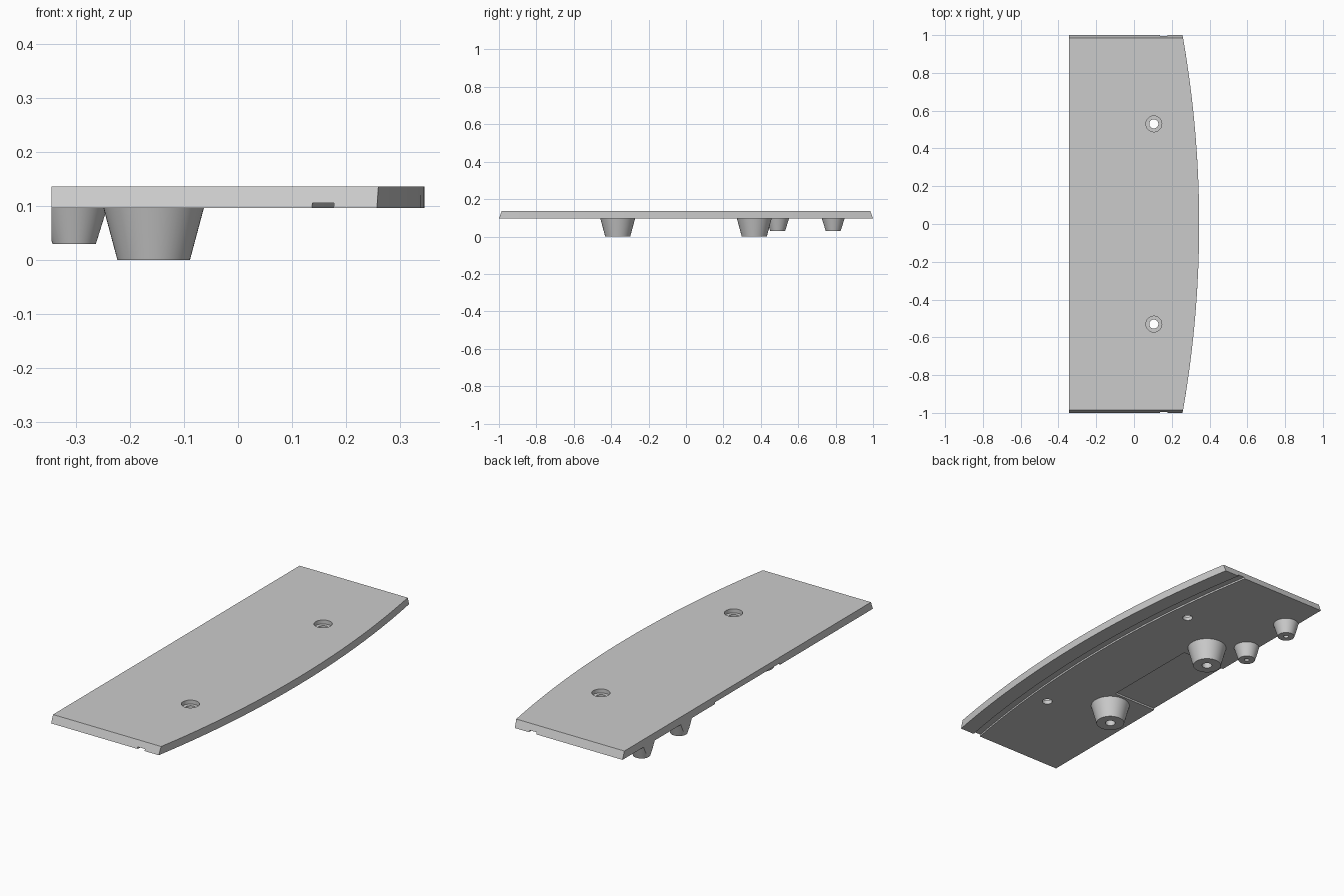
import bpy, bmesh, math

if "Cube" in bpy.data.objects:
    bpy.data.objects.remove(bpy.data.objects["Cube"])

LEFT, BOTTOM, TOP = -0.345, 0.097, 0.136
SAG = 0.088
R = (1 + SAG ** 2) / (2 * SAG)

grey = bpy.data.materials.new("light grey")
grey.diffuse_color = (0.6, 0.6, 0.6, 1)
grey.use_nodes = True
grey.node_tree.nodes["Principled BSDF"].inputs["Base Color"].default_value = grey.diffuse_color


def arc_x(y, inset=0.0):
    """x of the bowed edge at y, optionally moved inward."""
    return 0.345 - R + math.sqrt(R * R - y * y) - inset


def make(name, bm):
    bmesh.ops.recalc_face_normals(bm, faces=bm.faces)
    me = bpy.data.meshes.new(name)
    bm.to_mesh(me)
    bm.free()
    ob = bpy.data.objects.new(name, me)
    bpy.context.collection.objects.link(ob)
    me.materials.append(grey)
    return ob


def loft(name, lower, upper):
    """Solid between two outlines with matching point counts."""
    bm = bmesh.new()
    a = [bm.verts.new(p) for p in lower]
    b = [bm.verts.new(p) for p in upper]
    bm.faces.new(a)
    bm.faces.new(b)
    n = len(a)
    for i in range(n):
        j = (i + 1) % n
        bm.faces.new((a[i], a[j], b[j], b[i]))
    return make(name, bm)


def revolve(name, profile, x, y, clip=None, n=48):
    """Turn an (r, z) profile that starts and ends on the axis."""
    bm = bmesh.new()
    rings = []
    for r, z in profile:
        if r == 0:
            rings.append([bm.verts.new((x, y, z))] * n)
        else:
            rings.append([bm.verts.new((x + r * math.cos(2 * math.pi * i / n),
                                        y + r * math.sin(2 * math.pi * i / n), z))
                          for i in range(n)])
    for p, q in zip(rings, rings[1:]):
        for i in range(n):
            j = (i + 1) % n
            bm.faces.new(list(dict.fromkeys((p[i], p[j], q[j], q[i]))))
    if clip is not None:
        cut = bmesh.ops.bisect_plane(
            bm, geom=bm.verts[:] + bm.edges[:] + bm.faces[:],
            plane_co=(clip, 0, 0), plane_no=(-1, 0, 0), clear_outer=True)
        edges = [e for e in cut["geom_cut"] if isinstance(e, bmesh.types.BMEdge)]
        bmesh.ops.holes_fill(bm, edges=edges, sides=0)
    return make(name, bm)


def smooth(ob):
    bpy.ops.object.select_all(action='DESELECT')
    ob.select_set(True)
    bpy.context.view_layer.objects.active = ob
    bpy.ops.object.shade_smooth_by_angle(angle=math.radians(30))


def plate_outline(half, z, n=36):
    ys = [-half + 2 * half * i / n for i in range(n + 1)]
    return [(LEFT, -half, z)] + [(arc_x(y), y, z) for y in ys] + [(LEFT, half, z)]


def groove_outline(z, n=36):
    ys = [-1.05 + 2.1 * i / n for i in range(n + 1)]
    return ([(arc_x(y, 0.08), y, z) for y in ys]
            + [(arc_x(y, 0.12), y, z) for y in reversed(ys)])


# Bowed plate with sloping ends
plate = loft("plate", plate_outline(1.0, BOTTOM), plate_outline(0.985, TOP))

# Cutters: curved groove, rectangular recess, counterbored screw holes
cutters = [loft("groove_cutter", groove_outline(BOTTOM - 0.02), groove_outline(BOTTOM + 0.009))]
rect = [(LEFT - 0.05, -0.26), (-0.10, -0.26), (-0.10, 0.26), (LEFT - 0.05, 0.26)]
cutters.append(loft("recess_cutter", [(x, y, BOTTOM - 0.02) for x, y in rect],
                    [(x, y, BOTTOM + 0.009) for x, y in rect]))
for s in (-1, 1):
    cutters.append(revolve("screw_hole_cutter",
                           [(0, 0.05), (0.024, 0.05), (0.024, 0.116), (0.042, 0.116),
                            (0.042, 0.16), (0, 0.16)], 0.105, 0.53 * s))
for c in cutters:
    mod = plate.modifiers.new(c.name, 'BOOLEAN')
    mod.operation = 'DIFFERENCE'
    mod.solver = 'EXACT'
    mod.object = c
bpy.context.view_layer.objects.active = plate
plate.select_set(True)
for mod in list(plate.modifiers):
    bpy.ops.object.modifier_apply(modifier=mod.name)
for c in cutters:
    bpy.data.objects.remove(c)
smooth(plate)

# Large tapered feet with blind holes
for s in (-1, 1):
    smooth(revolve("large_foot", [(0, 0.05), (0.024, 0.05), (0.024, 0), (0.067, 0),
                                  (0.093, BOTTOM), (0, BOTTOM + 0.001)],
                   -0.156, 0.365 * s))

# Small tapered feet, trimmed flush with the straight edge
for y in (0.49, 0.787):
    smooth(revolve("small_foot", [(0, 0.06), (0.012, 0.06), (0.012, 0.03), (0.04, 0.03),
                                  (0.061, BOTTOM), (0, BOTTOM + 0.001)],
                   -0.303, y, clip=LEFT))
